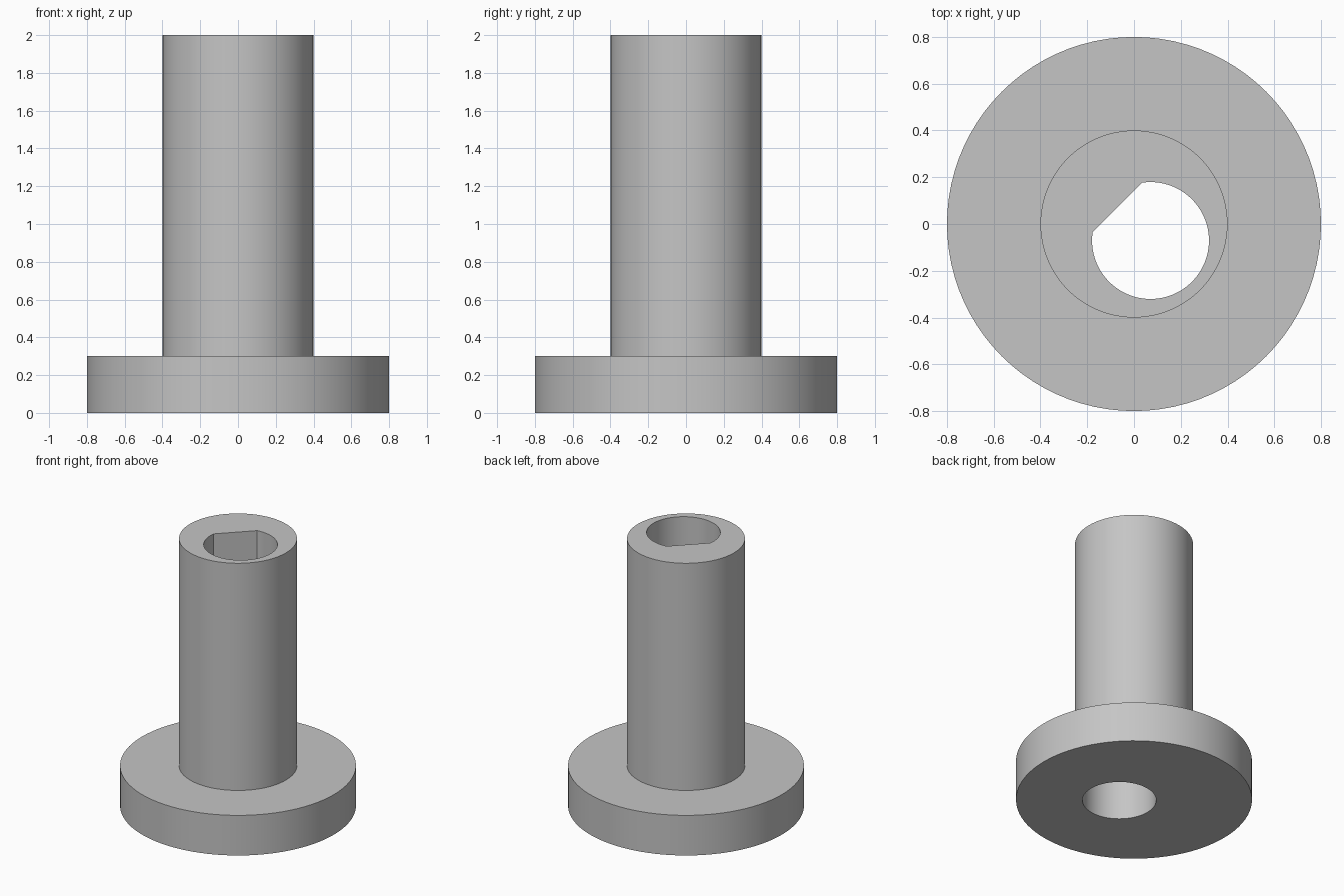
import bpy
import bmesh
import math
from mathutils import Vector

cube = bpy.data.objects.get("Cube")
if cube:
    bpy.data.objects.remove(cube, do_unlink=True)

SIDES = 88
FLAT_ANGLE = math.radians(135)
BORE_CENTRE = Vector((0.0707, -0.0707, 0))
ORIGIN = Vector((0, 0, 0))


def ring(bm, z, radius, centre=ORIGIN, flat=None):
    """Ring of vertices; flat is the distance of a chord that cuts the circle."""
    verts = []
    for i in range(SIDES):
        a = math.tau * i / SIDES
        r = radius
        facing = math.cos(a - FLAT_ANGLE)
        if flat and facing > 0:
            r = min(r, flat / facing)
        verts.append(bm.verts.new(centre + Vector((r * math.cos(a), r * math.sin(a), z))))
    return verts


# Flanged bushing: outer wall going up, then the off-centre bore going down
bm = bmesh.new()
rings = [
    ring(bm, 0, 0.8),
    ring(bm, 0.3, 0.8),
    ring(bm, 0.3, 0.4),
    ring(bm, 2, 0.4),
    ring(bm, 2, 0.25, BORE_CENTRE, flat=0.2),    # D-shaped bore in the shaft
    ring(bm, 0.3, 0.25, BORE_CENTRE, flat=0.2),
    ring(bm, 0.3, 0.25, BORE_CENTRE),            # round bore in the flange
    ring(bm, 0, 0.25, BORE_CENTRE),
]
for lower, upper in zip(rings, rings[1:] + rings[:1]):
    for i in range(SIDES):
        j = (i + 1) % SIDES
        bm.faces.new((lower[i], lower[j], upper[j], upper[i]))
bmesh.ops.remove_doubles(bm, verts=bm.verts, dist=0.0005)
bmesh.ops.recalc_face_normals(bm, faces=bm.faces)

mesh = bpy.data.meshes.new("flanged_bushing")
bm.to_mesh(mesh)
bm.free()
bushing = bpy.data.objects.new("flanged_bushing", mesh)
bpy.context.collection.objects.link(bushing)

# Plain grey material
grey = bpy.data.materials.new("light_grey")
grey.use_nodes = True
colour = (0.56, 0.56, 0.56, 1)
grey.diffuse_color = colour
grey.node_tree.nodes["Principled BSDF"].inputs["Base Color"].default_value = colour
mesh.materials.append(grey)

# Smooth round walls, sharp rims and flat
bpy.ops.object.select_all(action="DESELECT")
bushing.select_set(True)
bpy.context.view_layer.objects.active = bushing
bpy.ops.object.shade_smooth_by_angle(angle=math.radians(25))
